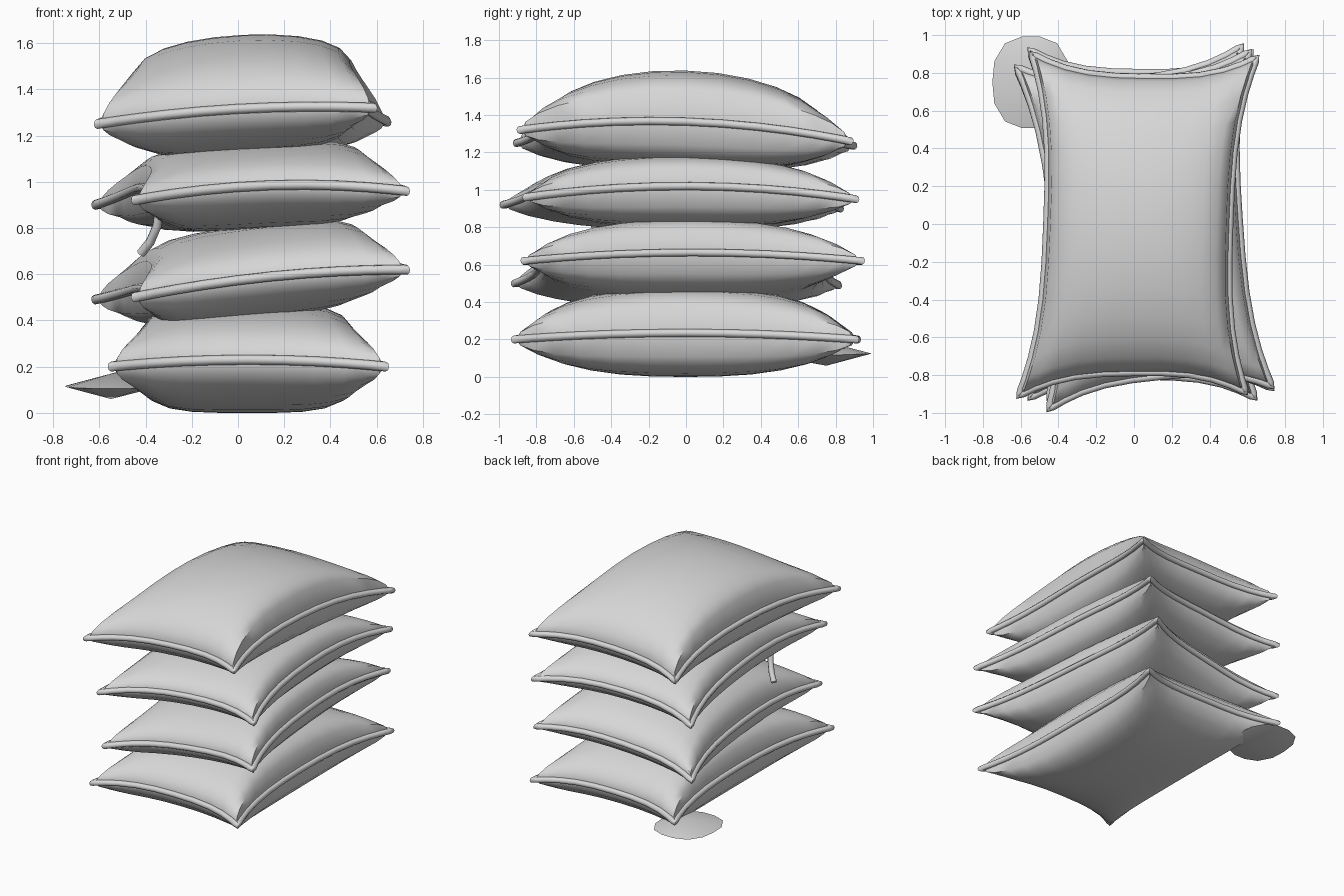
import bpy, bmesh, math
from mathutils import Vector

if "Cube" in bpy.data.objects:
    bpy.data.objects.remove(bpy.data.objects["Cube"])

cloth = bpy.data.materials.new("pale grey cloth")
cloth.use_nodes = True
GREY = (0.68, 0.68, 0.68, 1)
cloth.diffuse_color = GREY
cloth.node_tree.nodes["Principled BSDF"].inputs["Base Color"].default_value = GREY

NU, NV = 12, 14      # cells across and along a sack
PINCH = 0.115        # how far the edge middles draw inward


def finish(obj, angle=50):
    obj.data.materials.append(cloth)
    bpy.ops.object.select_all(action='DESELECT')
    obj.select_set(True)
    bpy.context.view_layer.objects.active = obj
    if obj.type == 'CURVE':
        bpy.ops.object.convert(target='MESH')
        obj = bpy.context.object
    bpy.ops.object.shade_smooth_by_angle(angle=math.radians(angle))


def mesh_object(name, bm):
    bmesh.ops.recalc_face_normals(bm, faces=bm.faces)
    me = bpy.data.meshes.new(name)
    bm.to_mesh(me)
    bm.free()
    obj = bpy.data.objects.new(name, me)
    bpy.context.collection.objects.link(obj)
    finish(obj)


def tube(name, points, radius, cyclic):
    cu = bpy.data.curves.new(name, 'CURVE')
    cu.dimensions = '3D'
    cu.bevel_depth, cu.bevel_resolution = radius, 2
    cu.use_fill_caps = True
    sp = cu.splines.new('POLY')
    sp.points.add(len(points) - 1)
    for p, co in zip(sp.points, points):
        p.co = (*co, 1)
    sp.use_cyclic_u = cyclic
    obj = bpy.data.objects.new(name, cu)
    bpy.context.collection.objects.link(obj)
    finish(obj)


def seam_point(corners, arch, u, v):
    # Sheet spanned by the corners, pinched at the edges, arched in the middle
    fl, fr, br, bl = corners
    front_arch, side_arch = arch
    s, t = (u + 1) / 2, (v + 1) / 2
    p = fl.lerp(fr, s).lerp(bl.lerp(br, s), t)
    p.x -= PINCH * u * (1 - abs(v) ** 3)
    p.y -= PINCH * v * (1 - abs(u) ** 3)
    p.z += side_arch * (1 - v * v) + front_arch * (1 - u * u) * v * v
    return p


def swell(u, v, flat):
    # Pillow height: steep along the sides, rounder towards the ends;
    # a higher flat value gives a broader pressed middle
    across = max(0, 1 - abs(u) ** flat) ** (0.14 + 0.04 * flat)
    along = max(0, 1 - abs(v) ** (1.7 + 0.2 * flat)) ** 0.46
    return across * along


def sack(name, corners, arch, top, bottom, top_flat=4):
    corners = [Vector(c) for c in corners]
    us = [math.sin(math.pi * (i / NU - 0.5)) for i in range(NU + 1)]
    vs = [math.sin(math.pi * (j / NV - 0.5)) for j in range(NV + 1)]
    bm = bmesh.new()
    for height, flat in ((top, top_flat), (-bottom, 4)):
        grid = []
        for u in us:
            row = []
            for v in vs:
                p = seam_point(corners, arch, u, v)
                p.z += height * swell(u, v, flat)
                row.append(bm.verts.new(p))
            grid.append(row)
        for i in range(NU):
            for j in range(NV):
                bm.faces.new((grid[i][j], grid[i + 1][j],
                              grid[i + 1][j + 1], grid[i][j + 1]))
    bmesh.ops.remove_doubles(bm, verts=bm.verts, dist=0.0005)
    mesh_object(name, bm)
    # Piped seam around the sack
    loop = ([(u, -1) for u in us[:-1]] + [(1, v) for v in vs[:-1]]
            + [(u, 1) for u in us[:0:-1]] + [(-1, v) for v in vs[:0:-1]])
    tube(name + "_seam", [seam_point(corners, arch, u, v) for u, v in loop], 0.021, True)


# Four stacked sacks: corners run front left, front right, back right, back left
sack("bottom_sack", [(-.55, -.92, .20), (.64, -.92, .20), (.62, .91, .20), (-.55, .92, .20)],
     (.03, .035), .24, .235)
sack("second_sack", [(-.45, -.92, .50), (.73, -.87, .62), (.57, .94, .62), (-.62, .82, .49)],
     (.03, .045), .21, .205)
sack("third_sack", [(-.45, -.98, .92), (.73, -.86, .96), (.61, .91, .95), (-.62, .83, .90)],
     (.045, .065), .175, .205)
sack("top_sack", [(-.61, -.91, 1.25), (.59, -.89, 1.32), (.65, .88, 1.26), (-.54, .90, 1.235)],
     (.03, .075), .295, .23, top_flat=2)

# Loose tie hanging from the side
tube("loose_tie", [(-.34, -.51, .89), (-.35, -.49, .81), (-.38, -.46, .74), (-.42, -.43, .69)],
     0.02, False)

# Lens-shaped tag poking out beneath the back corner
bm = bmesh.new()
rim = []
for k in range(14):
    a = 2 * math.pi * k / 14
    c, s = math.cos(a), math.sin(a)
    r = (abs(c) ** 2.6 + abs(s) ** 2.6) ** (-1 / 2.6)
    rim.append(bm.verts.new((-.545 + .205 * r * c, .75 + .245 * r * s, .115 + .01 * s)))
for apex in ((-.53, .80, .175), (-.55, .75, .06)):
    tip = bm.verts.new(apex)
    for k in range(14):
        bm.faces.new((rim[k], rim[(k + 1) % 14], tip))
mesh_object("corner_tag", bm)
